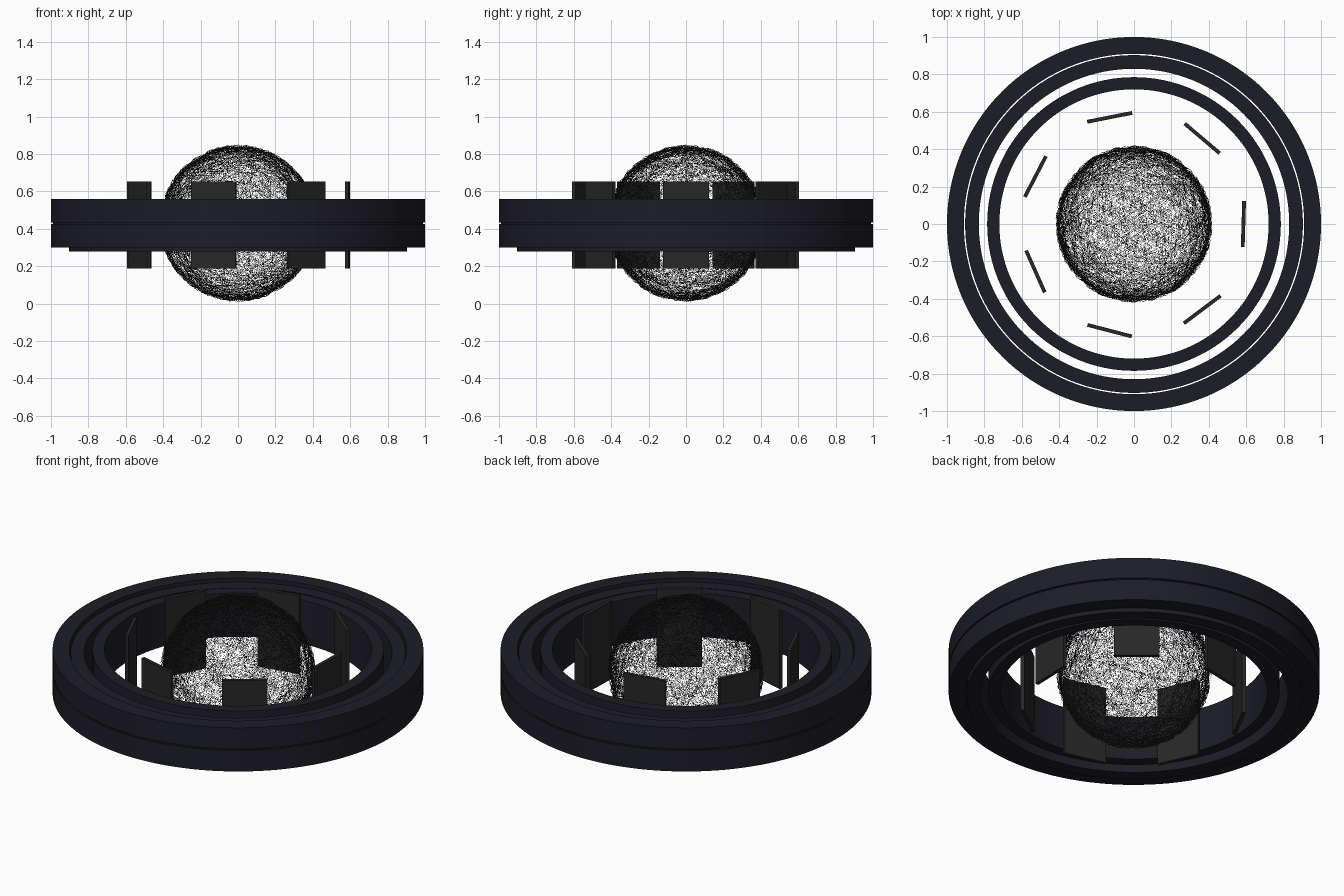
import bpy, bmesh, math, random
from mathutils import Euler, Matrix

if "Cube" in bpy.data.objects:
    bpy.data.objects.remove(bpy.data.objects["Cube"])

random.seed(4)
MID = 0.43


def paint(obj, name, color):
    mat = bpy.data.materials.get(name) or bpy.data.materials.new(name)
    mat.diffuse_color = (*color, 1)
    mat.use_nodes = True
    mat.node_tree.nodes["Principled BSDF"].inputs["Base Color"].default_value = mat.diffuse_color
    obj.data.materials.append(mat)


def make(name, bm):
    bmesh.ops.recalc_face_normals(bm, faces=bm.faces)
    mesh = bpy.data.meshes.new(name)
    bm.to_mesh(mesh)
    bm.free()
    obj = bpy.data.objects.new(name, mesh)
    bpy.context.collection.objects.link(obj)
    return obj


# Lathe a closed (radius, height) profile into a ring
def ring(name, profile, steps=128):
    bm = bmesh.new()
    loops = []
    for s in range(steps):
        a = 2 * math.pi * s / steps
        loops.append([bm.verts.new((r * math.cos(a), r * math.sin(a), z)) for r, z in profile])
    n = len(profile)
    for s in range(steps):
        p, q = loops[s], loops[(s + 1) % steps]
        for i in range(n):
            j = (i + 1) % n
            bm.faces.new((p[i], q[i], q[j], p[j]))
    obj = make(name, bm)
    paint(obj, "ring_dark", (0.012, 0.012, 0.02))
    bpy.ops.object.select_all(action='DESELECT')
    obj.select_set(True)
    bpy.context.view_layer.objects.active = obj
    bpy.ops.object.shade_smooth_by_angle(angle=math.radians(30))


# Concentric rings; the outer one has a thin groove around its middle
ring("outer_ring", [(0.91, 0.30), (1, 0.30), (1, MID - 0.005), (0.99, MID - 0.005),
                    (0.99, MID + 0.005), (1, MID + 0.005), (1, 0.56), (0.91, 0.56)])
ring("middle_ring", [(0.83, 0.28), (0.903, 0.28), (0.903, 0.54), (0.83, 0.54)])
ring("inner_ring", [(0.72, 0.30), (0.785, 0.30), (0.785, 0.56), (0.72, 0.56)])

# Seven upright panels around the core
for k in range(7):
    a = 2 * math.pi * k / 7
    bm = bmesh.new()
    bmesh.ops.create_cube(bm, size=1, matrix=Matrix.Diagonal((0.02, 0.245, 0.465, 1)))
    panel = make(f"panel_{k + 1}", bm)
    panel.location = (0.585 * math.cos(a), 0.585 * math.sin(a), 0.42)
    panel.rotation_euler.z = a - math.radians(1.7)
    paint(panel, "panel_dark", (0.02, 0.02, 0.02))

# Core: a see-through ball of hair-thin wires, one upright cage plus turned copies
for k in range(24):
    bm = bmesh.new()
    bmesh.ops.create_icosphere(bm, subdivisions=2, radius=0.42)
    core = make(f"core_cage_{k + 1}", bm)
    core.location.z = MID
    if k:
        core.rotation_euler = Euler([random.uniform(0, 2 * math.pi) for _ in range(3)])
    wire = core.modifiers.new("wire", 'WIREFRAME')
    wire.thickness = 0.0015
    wire.use_even_offset = False
    paint(core, "wire_dark", (0.02, 0.02, 0.02))
